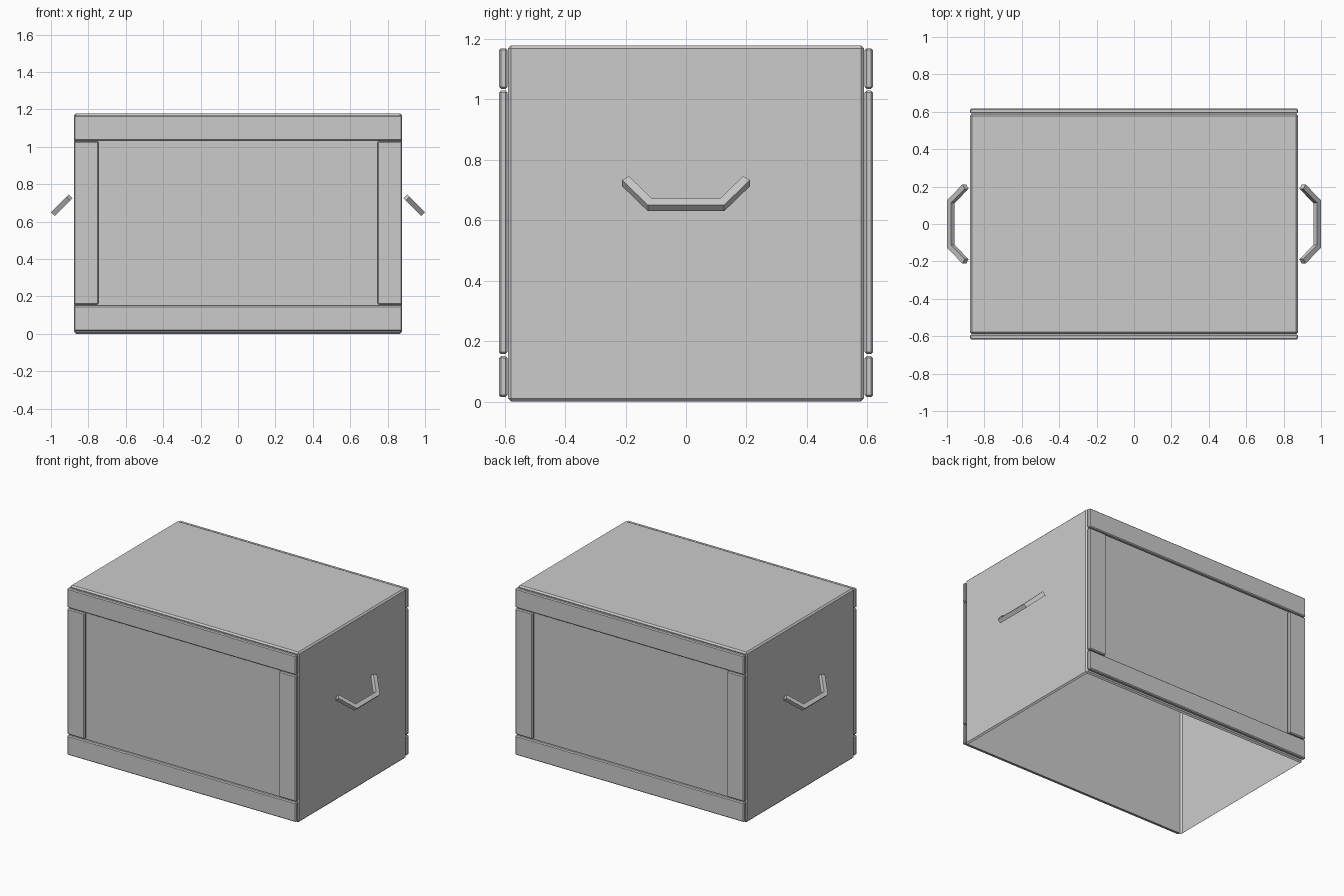
import bpy, bmesh
from mathutils import Vector, Matrix

if "Cube" in bpy.data.objects:
    bpy.data.objects.remove(bpy.data.objects["Cube"])


def finish(bm, name):
    bmesh.ops.recalc_face_normals(bm, faces=bm.faces)
    mesh = bpy.data.meshes.new(name)
    bm.to_mesh(mesh)
    bm.free()
    obj = bpy.data.objects.new(name, mesh)
    bpy.context.collection.objects.link(obj)
    return obj


def box(name, lo, hi, bevel, open_bottom=False):
    """Chamfered box between two corners, optionally without its underside."""
    lo, hi = Vector(lo), Vector(hi)
    bm = bmesh.new()
    bmesh.ops.create_cube(bm, size=1, matrix=Matrix.Translation((lo + hi) / 2)
                          @ Matrix.Diagonal((*(hi - lo), 1)))
    bmesh.ops.bevel(bm, geom=bm.edges[:], offset=bevel, segments=1, affect='EDGES')
    if open_bottom:
        bm.normal_update()
        under = [f for f in bm.faces if f.normal.z < -0.99]
        bmesh.ops.delete(bm, geom=under, context='FACES')
    return finish(bm, name)


def handle(name, side):
    """Square bar bent in three segments, in a plane sloping out and down."""
    half = 0.0145
    out = Vector((side, 0, -1)).normalized()
    thick = Vector((side, 0, 1)).normalized() * half
    along = Vector((0, 1, 0))
    origin = Vector((side * 0.9795, 0, 0.65))
    path = [(-0.2, -0.111), (-0.119, 0), (0.119, 0), (0.2, -0.111)]
    pts = [Vector(p) for p in path]
    normals = []
    for a, b in zip(pts, pts[1:]):
        d = (b - a).normalized()
        normals.append(Vector((-d.y, d.x)))
    bm = bmesh.new()
    rings = []
    for i, p in enumerate(pts):
        n0, n1 = normals[max(i - 1, 0)], normals[min(i, 2)]
        m = (n0 + n1) / (1 + n0.dot(n1)) * half      # mitred corner offset
        rings.append([bm.verts.new(origin + along * q.x + out * q.y + t)
                      for q, t in ((p + m, thick), (p + m, -thick),
                                   (p - m, -thick), (p - m, thick))])
    for r, s in zip(rings, rings[1:]):
        for k in range(4):
            j = (k + 1) % 4
            bm.faces.new((r[k], r[j], s[j], s[k]))
    bm.faces.new(rings[0])
    bm.faces.new(rings[-1])
    return finish(bm, name)


# Main crate shell, open underneath
W = 0.877
box("crate_shell", (-W, -0.588, 0), (W, 0.588, 1.178), 0.01, open_bottom=True)

# Trim boards on front and back
for face, s in (("front", -1), ("back", 1)):
    y0, y1 = sorted((s * 0.591, s * 0.618))
    box(face + "_top_rail", (-W, y0, 1.034), (W, y1, 1.168), 0.006)
    box(face + "_bottom_rail", (-W, y0, 0.015), (W, y1, 0.15), 0.006)
    for label, x0, x1 in (("left", -W, -0.745), ("right", 0.745, W)):
        box(f"{face}_{label}_stile", (x0, y0, 0.157), (x1, y1, 1.028), 0.006)

# Carrying handles on both ends
handle("right_handle", 1)
handle("left_handle", -1)
